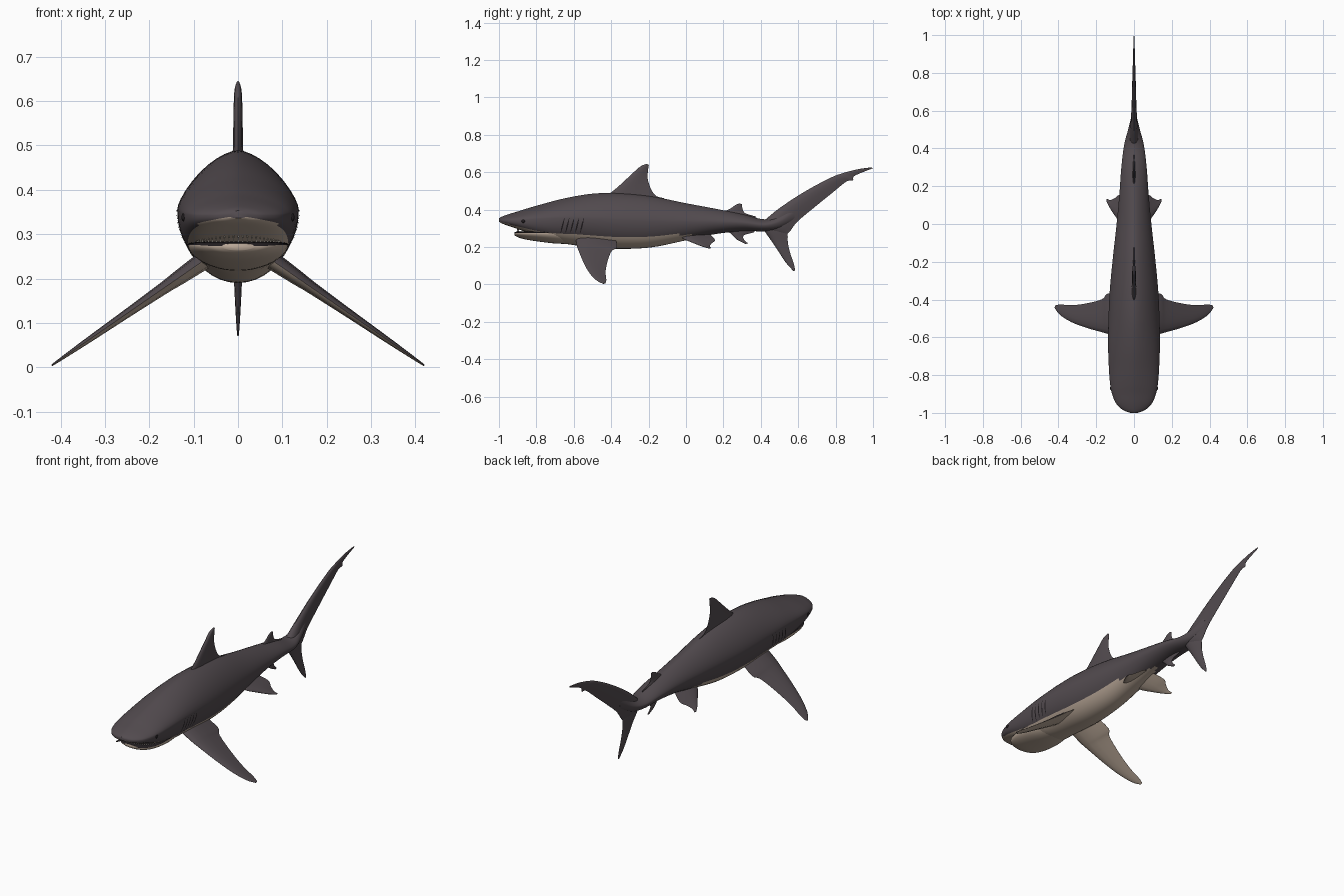
import bpy, bmesh, math

if "Cube" in bpy.data.objects:
    bpy.data.objects.remove(bpy.data.objects["Cube"])


def material(name, rgb):
    m = bpy.data.materials.new(name)
    m.diffuse_color = (*rgb, 1)
    m.use_nodes = True
    m.node_tree.nodes["Principled BSDF"].inputs["Base Color"].default_value = m.diffuse_color
    return m


DARK = material("slate_skin", (0.085, 0.070, 0.078))
PALE = material("cream_belly", (0.50, 0.40, 0.32))
BLACK = material("near_black", (0.015, 0.012, 0.014))
IVORY = material("ivory_teeth", (0.65, 0.60, 0.52))


def smooth(rows, n):
    """Catmull-Rom resampling of rows of numbers, n steps per interval."""
    out = []
    for i in range(len(rows) - 1):
        a, b = rows[max(i - 1, 0)], rows[i]
        c, d = rows[i + 1], rows[min(i + 2, len(rows) - 1)]
        for k in range(n):
            t = k / n
            out.append(tuple(
                0.5 * (2 * q + (r - p) * t + (2 * p - 5 * q + 4 * r - s) * t * t
                       + (3 * q - p - 3 * r + s) * t ** 3)
                for p, q, r, s in zip(a, b, c, d)))
    return out + [tuple(rows[-1])]


def loft(name, rings, mats, rule, mirror=False):
    """Skin closed rings; rule(ring, segment) gives the material index."""
    bm = bmesh.new()
    vs = [[bm.verts.new(p) for p in r] for r in rings]
    n = len(rings[0])
    for i in range(len(vs) - 1):
        for j in range(n):
            k = (j + 1) % n
            f = bm.faces.new((vs[i][j], vs[i][k], vs[i + 1][k], vs[i + 1][j]))
            f.material_index = rule(i, j)
    bm.faces.new(vs[0])
    bm.faces.new(vs[-1])
    return finish(name, bm, mats, mirror)


def finish(name, bm, mats, mirror=False):
    bmesh.ops.recalc_face_normals(bm, faces=bm.faces)
    me = bpy.data.meshes.new(name)
    bm.to_mesh(me)
    bm.free()
    ob = bpy.data.objects.new(name, me)
    bpy.context.collection.objects.link(ob)
    for m in mats:
        me.materials.append(m)
    bpy.ops.object.select_all(action='DESELECT')
    bpy.context.view_layer.objects.active = ob
    ob.select_set(True)
    bpy.ops.object.shade_smooth_by_angle(angle=math.radians(50))
    if mirror:
        ob.modifiers.new("mirror", 'MIRROR')
    return ob


SEG = 40


def ring(y, hw, top, mid, bot, pt, pb):
    """Cross-section with separate roundness above and below its widest line."""
    pts = []
    for j in range(SEG):
        a = 2 * math.pi * j / SEG
        c, s = math.cos(a), math.sin(a)
        p, h = (pt, top - mid) if s >= 0 else (pb, mid - bot)
        pts.append((math.copysign(abs(c) ** (2 / p), c) * hw, y,
                    mid + math.copysign(abs(s) ** (2 / p), s) * h))
    return pts


def depth(j):
    """Degrees below the widest line for the middle of a segment."""
    return math.degrees(math.asin(-math.sin(2 * math.pi * (j + 0.5) / SEG)))


# Body: y, half width, top, widest height, bottom
body = smooth([
    (-1.0, .018, .353, .344, .336), (-.985, .058, .362, .343, .326),
    (-.95, .095, .375, .343, .313), (-.9, .116, .390, .345, .296),
    (-.85, .126, .406, .348, .277), (-.78, .132, .426, .351, .252),
    (-.65, .137, .460, .355, .218), (-.5, .135, .485, .350, .200),
    (-.35, .128, .488, .343, .190), (-.18, .112, .470, .338, .199),
    (0, .092, .434, .335, .236), (.15, .078, .406, .334, .268),
    (.3, .067, .376, .330, .285), (.42, .052, .348, .318, .284),
    (.5, .031, .372, .335, .298), (.58, .011, .425, .385, .345)], 5)


def power(y):
    return 2 + max(0, min(1, (-.6 - y) / .25))


def belly(i, j):
    y = body[i][0]
    return int(depth(j) > 38 + max(0, y + .05) * 220 - max(0, -.9 - y) * 150)


loft("body", [ring(*r, 1.6, power(r[0])) for r in body], [DARK, PALE], belly)

# Lower jaw, dark on the inner upper side
jaw = smooth([(-.917, .035, .279, .273, .264), (-.905, .068, .282, .274, .255),
              (-.87, .097, .284, .276, .243), (-.8, .112, .285, .276, .231),
              (-.7, .108, .285, .275, .219), (-.58, .07, .28, .265, .215)], 5)
loft("lower_jaw", [ring(*r, 3, 2) for r in jaw], [PALE, BLACK],
     lambda i, j: int(depth(j) < 0))

# Two rows of small teeth around the mouth
bm = bmesh.new()
for k in range(25):
    a = math.radians(-75 + 150 * k / 24)
    x, y = .096 * math.sin(a), -.82 - .082 * math.cos(a)
    for base, tip in ((.275, .293), (.304, .287)):
        ps = [bm.verts.new((x + .004 * math.cos(b), y + .003 * math.sin(b), base))
              for b in (0, 2.1, 4.2)]
        apex = bm.verts.new((x, y, tip))
        for q in range(3):
            bm.faces.new((ps[q], ps[(q + 1) % 3], apex))
        bm.faces.new(ps)
finish("teeth", bm, [IVORY])


def surface_x(y, z):
    """Half width of the body at a given place."""
    for a, b in zip(body, body[1:]):
        if a[0] <= y <= b[0]:
            t = (y - a[0]) / (b[0] - a[0])
            _, hw, top, mid, bot = [p + (q - p) * t for p, q in zip(a, b)]
            p, h = (1.6, top - mid) if z > mid else (power(y), mid - bot)
            return hw * max(0, 1 - (abs(z - mid) / h) ** p) ** (1 / p)


# Gill slits as thin strips lying on the flanks
bm = bmesh.new()
for g in range(5):
    last = None
    for k in range(9):
        t = k / 8
        z = .275 + .08 * t
        y = -.67 + .026 * g + .02 * t
        w = .0005 + .0035 * math.sin(math.pi * t)
        pair = [bm.verts.new((surface_x(yy, z) + .0015, yy, z)) for yy in (y - w, y + w)]
        if last:
            bm.faces.new((last[0], last[1], pair[1], pair[0]))
        last = pair
finish("gill_slits", bm, [BLACK], True)

# Eyes
bm = bmesh.new()
bmesh.ops.create_uvsphere(bm, u_segments=16, v_segments=10, radius=.009)
for v in bm.verts:
    v.co.x = v.co.x * .5 + surface_x(-.87, .338)
    v.co.y -= .87
    v.co.z += .338
finish("eyes", bm, [BLACK], True)

# Fins: rows of leading a, b, trailing a, b, half thickness
FOIL = [(0, 0), (.03, .4), (.12, .8), (.3, 1), (.55, .8), (.8, .4), (1, .04)]


def fin(name, rows, place, normal, mirror=False, under=DARK):
    rings = []
    for la, lb, ta, tb, h in smooth(rows, 4):
        def point(u, s):
            p = place(la + (ta - la) * u, lb + (tb - lb) * u)
            return tuple(c + n * s * h for c, n in zip(p, normal))
        rings.append([point(u, s) for u, s in FOIL]
                     + [point(u, -s) for u, s in reversed(FOIL[1:])])
    loft(name, rings, [DARK, under], lambda i, j: int(j >= len(FOIL) - 1), mirror)


def upright(a, b):
    return (0, a, b)


X = (1, 0, 0)
fin("dorsal_fin", [
    (-.46, .44, -.15, .445, .016), (-.43, .468, -.113, .459, .013),
    (-.405, .488, -.158, .472, .012), (-.36, .525, -.187, .51, .011),
    (-.29, .59, -.205, .565, .010), (-.245, .63, -.203, .61, .008),
    (-.21, .645, -.199, .638, .003)], upright, X)
fin("second_dorsal_fin", [
    (.18, .37, .33, .352, .010), (.2, .388, .378, .36, .008),
    (.235, .404, .318, .38, .006), (.265, .425, .302, .405, .005),
    (.288, .433, .3, .428, .002)], upright, X)
fin("anal_fin", [
    (.2, .3, .33, .295, .010), (.225, .283, .368, .281, .007),
    (.25, .262, .312, .264, .006), (.275, .238, .308, .243, .005),
    (.318, .216, .332, .219, .002)], upright, X)
fin("upper_tail_lobe", [
    (.41, .335, .5, .265, .030), (.44, .36, .545, .272, .026),
    (.5, .408, .595, .335, .018), (.6, .475, .69, .415, .013),
    (.7, .533, .785, .492, .010), (.79, .578, .858, .55, .008),
    (.83, .592, .892, .556, .006), (.855, .6, .898, .578, .005),
    (.92, .616, .95, .602, .004), (.99, .626, 1.0, .621, .002)], upright, X)
fin("lower_tail_lobe", [
    (.41, .315, .53, .33, .022), (.42, .285, .543, .268, .018),
    (.455, .235, .545, .22, .011), (.495, .175, .558, .165, .008),
    (.535, .115, .575, .115, .005), (.575, .071, .584, .075, .002)], upright, X)
fin("pectoral_fins", [
    (.06, -.59, .06, -.38, .022), (.13, -.583, .138, -.368, .017),
    (.165, -.574, .168, -.398, .014), (.25, -.55, .25, -.42, .010),
    (.33, -.52, .33, -.43, .007), (.39, -.483, .39, -.426, .004),
    (.42, -.445, .417, -.431, .002)],
    lambda x, y: (x, y, .225 - .69 * (x - .1)), (.57, 0, .82), True, PALE)
fin("pelvic_fins", [
    (.01, -.06, .01, .12, .012), (.06, -.015, .07, .155, .010),
    (.095, .035, .1, .138, .008), (.125, .08, .125, .127, .005),
    (.146, .12, .145, .134, .002)],
    lambda x, y: (x, y, .263 - .6 * (x - .03)), (.51, 0, .86), True, PALE)
